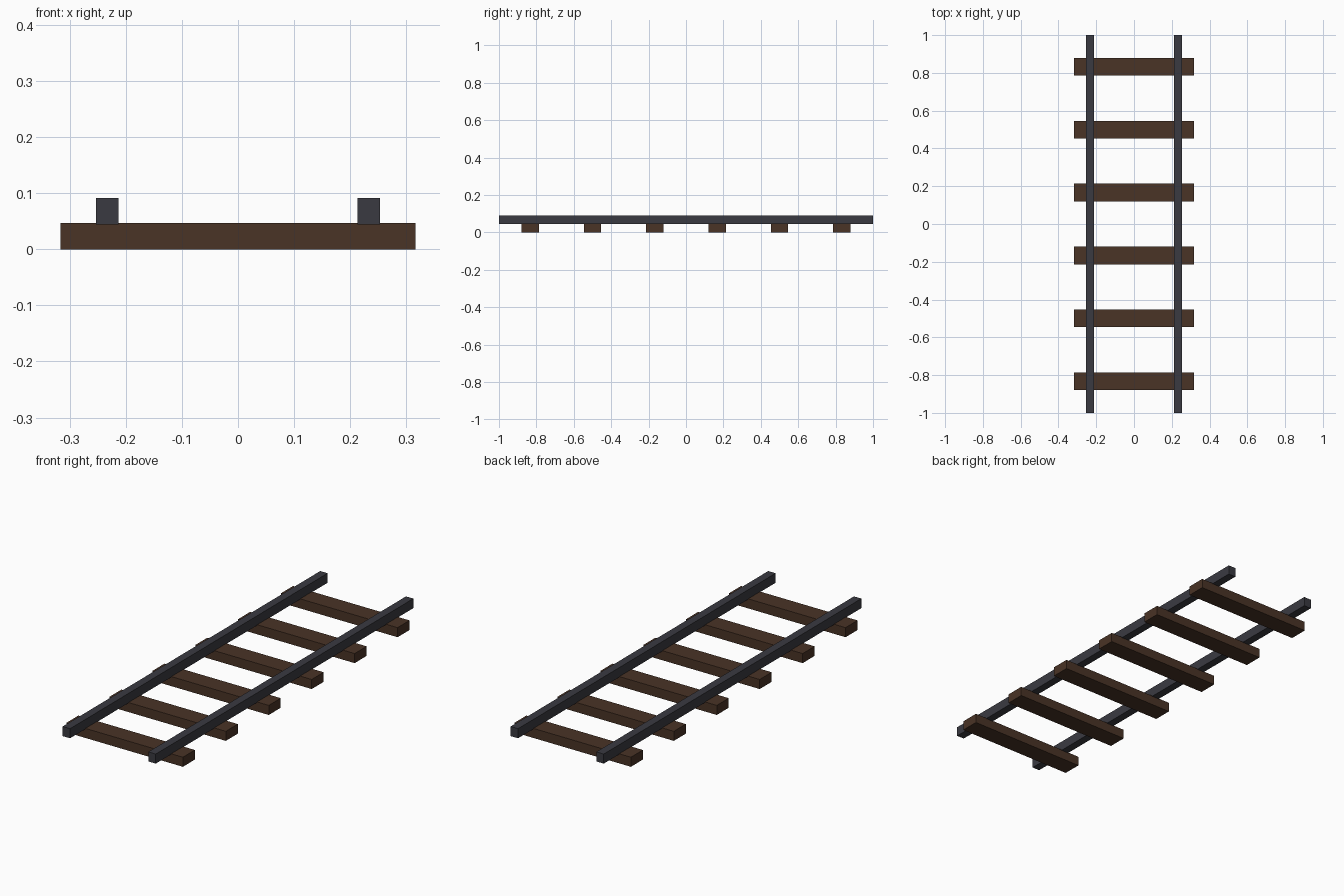
import bpy

if "Cube" in bpy.data.objects:
    bpy.data.objects.remove(bpy.data.objects["Cube"])


def material(name, color):
    m = bpy.data.materials.new(name)
    m.diffuse_color = (*color, 1)
    m.use_nodes = True
    m.node_tree.nodes["Principled BSDF"].inputs["Base Color"].default_value = m.diffuse_color
    return m


def box(name, center, size, mat):
    bpy.ops.mesh.primitive_cube_add(size=1, location=center)
    ob = bpy.context.object
    ob.name = name
    ob.scale = size
    bpy.ops.object.transform_apply(location=False, rotation=False, scale=True)
    ob.data.materials.append(mat)
    return ob


wood = material("dark_wood", (0.067, 0.033, 0.019))
steel = material("dark_steel", (0.042, 0.042, 0.053))

# Wooden cross ties, evenly spaced along y
TIES, SPACING = 6, 1 / 3
for i in range(TIES):
    y = (i - (TIES - 1) / 2) * SPACING
    box(f"cross_tie_{i + 1}", (0, y, 0.0235), (0.633, 0.093, 0.047), wood)

# Two rails, slightly sunk into the ties
for side, label in ((-1, "left"), (1, "right")):
    box(f"{label}_rail", (side * 0.233, 0, 0.068), (0.04, 2.0, 0.047), steel)
